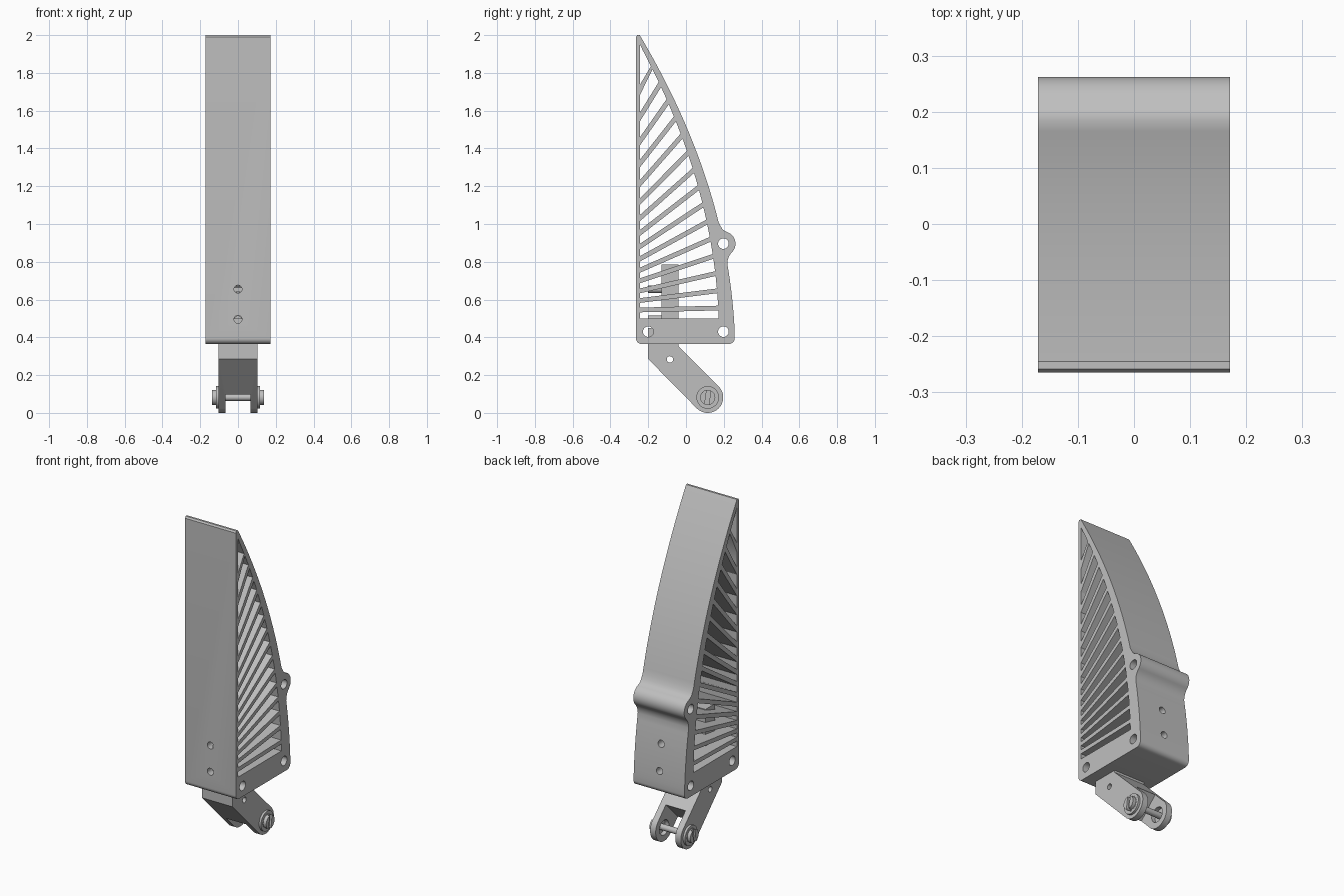
import bpy, bmesh, math
from mathutils import Matrix, Vector

cube = bpy.data.objects.get("Cube")
if cube:
    bpy.data.objects.remove(cube, do_unlink=True)

grey = bpy.data.materials.new("plain grey")
grey.use_nodes = True
tone = (0.52, 0.52, 0.52, 1)
grey.diffuse_color = tone
grey.node_tree.nodes["Principled BSDF"].inputs["Base Color"].default_value = tone


def finish(name, mesh):
    obj = bpy.data.objects.new(name, mesh)
    bpy.context.collection.objects.link(obj)
    mesh.materials.clear()
    mesh.materials.append(grey)
    return obj


def smooth(obj):
    bpy.ops.object.select_all(action='DESELECT')
    obj.select_set(True)
    bpy.context.view_layer.objects.active = obj
    bpy.ops.object.shade_smooth_by_angle(angle=math.radians(30))


def arc(cy, cz, r, start, end, n=12):
    angles = [math.radians(start + (end - start) * i / n) for i in range(n + 1)]
    return [(cy + r * math.cos(a), cz + r * math.sin(a)) for a in angles]


def circle(cy, cz, r, n=32):
    return arc(cy, cz, r, 0, 360, n)[:-1]


def prism(name, loops, half_width):
    """Side outline with holes, extruded across the width."""
    curve = bpy.data.curves.new(name, 'CURVE')
    curve.dimensions = '2D'
    curve.fill_mode = 'BOTH'
    curve.extrude = half_width
    for loop in loops:
        spline = curve.splines.new('POLY')
        spline.points.add(len(loop) - 1)
        for point, (y, z) in zip(spline.points, loop):
            point.co = (y, z, 0, 1)
        spline.use_cyclic_u = True
    helper = bpy.data.objects.new(name + "_outline", curve)
    bpy.context.collection.objects.link(helper)
    graph = bpy.context.evaluated_depsgraph_get()
    mesh = bpy.data.meshes.new_from_object(helper.evaluated_get(graph))
    bpy.data.objects.remove(helper, do_unlink=True)
    mesh.transform(Matrix(((0, 0, 1, 0), (1, 0, 0, 0), (0, 1, 0, 0), (0, 0, 0, 1))))
    bm = bmesh.new()
    bm.from_mesh(mesh)
    bmesh.ops.remove_doubles(bm, verts=bm.verts, dist=1e-5)
    bmesh.ops.recalc_face_normals(bm, faces=bm.faces)
    bm.to_mesh(mesh)
    bm.free()
    return finish(name, mesh)


def rod(name, start, end, radius):
    start, end = Vector(start), Vector(end)
    axis = end - start
    bm = bmesh.new()
    bmesh.ops.create_cone(bm, cap_ends=True, segments=32, radius1=radius,
                          radius2=radius, depth=axis.length)
    turn = axis.to_track_quat('Z', 'Y').to_matrix().to_4x4()
    bm.transform(Matrix.Translation((start + end) / 2) @ turn)
    mesh = bpy.data.meshes.new(name)
    bm.to_mesh(mesh)
    bm.free()
    return finish(name, mesh)


def block(name, size, centre, tilt=0):
    bm = bmesh.new()
    bmesh.ops.create_cube(bm, size=1)
    bm.transform(Matrix.Translation(centre) @ Matrix.Rotation(tilt, 4, 'X')
                 @ Matrix.Diagonal((*size, 1)))
    mesh = bpy.data.meshes.new(name)
    bm.to_mesh(mesh)
    bm.free()
    return finish(name, mesh)


def cut(obj, cutters):
    for cutter in cutters:
        mod = obj.modifiers.new("cut", 'BOOLEAN')
        mod.operation = 'DIFFERENCE'
        mod.solver = 'EXACT'
        mod.object = cutter
    graph = bpy.context.evaluated_depsgraph_get()
    mesh = bpy.data.meshes.new_from_object(obj.evaluated_get(graph))
    obj.modifiers.clear()
    obj.data = mesh
    for cutter in cutters:
        bpy.data.objects.remove(cutter, do_unlink=True)


# Curved back of the finger and the inside of its wall
FRONT, INNER, FLOOR = -0.265, -0.243, 0.5


def back(z):
    t = 2 - z
    return -0.245 + 0.595 * t - 0.175 * t * t


def wall(z):
    return max(INNER, back(z) - 0.028 - 0.035 * (2 - z))


def wall_run(z0, z1, fn, n):
    return [(fn(z0 + (z1 - z0) * i / n), z0 + (z1 - z0) * i / n) for i in range(n + 1)]


# Sloping ribs, each given by the ends of its lower and upper edges
RIBS = 15
edges = []
for i in range(RIBS):
    left = 0.545 + 0.05 * i + 0.00017 * i ** 3
    right = 0.555 + 0.091 * i
    slope = (right - left) / (wall(right) - INNER)
    half = 0.0125 * math.hypot(1, slope)
    ends = []
    for h in (-half, half):
        z = right
        for _ in range(30):
            z = left + h + slope * (wall(z) - INNER)
        ends.append((left + h, z))
    edges.append(ends)

lower = [(FLOOR, FLOOR)] + [e[1] for e in edges]
upper = [e[0] for e in edges] + [(1.95, 1.95)]
cells = []
for (l0, r0), (l1, r1) in zip(lower, upper):
    cell = [(INNER, l0)] + wall_run(r0, r1, wall, 4)
    if l1 < r1 or l1 < 1.9:
        cell.append((INNER, l1))
    cells.append(cell)

# Finger outline with the rounded pin boss on its back
outline = arc(-0.235, 0.395, 0.03, 180, 270, 8)
outline += arc(0.228, 0.395, 0.03, 270, 360, 8)
outline += wall_run(0.43, 0.79, back, 10)
outline += [(0.221, 0.81), (0.227, 0.828), (0.237, 0.844)]
outline += arc(0.198, 0.896, 0.064, -43, 70, 16)
outline += [(0.205, 0.963), (0.193, 0.973), (0.184, 0.988)]
outline += wall_run(1.01, 2.0, back, 32)
outline += [(-0.258, 2.0), (FRONT, 1.99)]
pins = [circle(y, z, 0.028) for y, z in ((0.198, 0.896), (0.198, 0.43), (-0.2, 0.43))]
finger = prism("ribbed_finger", [outline] + cells + pins, 0.171)

# Bolt holes in the front and back walls
BOLTS = (0.495, 0.655)
cut(finger, [rod("hole_cutter", (0, a, z), (0, b, z), 0.021)
             for z in BOLTS for a, b in ((-0.3, -0.22), (0.14, 0.3))])
smooth(finger)

# Angled bracket: upright tab, slanted arm and forked end
PY, PZ = 0.115, 0.082
arm = [(-0.2, 0.285)] + arc(PY, PZ, 0.082, 225, 405, 28)
arm += [(-0.04, 0.352), (-0.04, 0.785), (-0.13, 0.785), (-0.13, 0.45), (-0.2, 0.45)]
bracket = prism("bracket", [arm, circle(-0.085, 0.283, 0.017), circle(PY, PZ, 0.045)], 0.103)
reach = 0.026
cut(bracket, [block("slot_cutter", (0.132, 0.26, 0.26),
                    (0, PY + reach * 0.707, PZ - reach * 0.707), math.radians(45))])
smooth(bracket)

for z in BOLTS:
    smooth(rod("bolt", (0, -0.2, z), (0, -0.12, z), 0.02))

# Pivot pin with a washer and slotted head at each end
smooth(rod("pivot_pin", (-0.12, PY, PZ), (0.12, PY, PZ), 0.018))
for side, label in ((1, "left"), (-1, "right")):
    washer = rod(label + "_washer", (side * 0.09, PY, PZ), (side * 0.117, PY, PZ), 0.044)
    flange = rod(label + "_flange", (side * 0.102, PY, PZ), (side * 0.116, PY, PZ), 0.06)
    head = rod(label + "_pin_head", (side * 0.112, PY, PZ), (side * 0.137, PY, PZ), 0.04)
    cut(head, [block("groove_cutter", (0.024, 0.022, 0.12),
                     (side * 0.137, PY, PZ), math.radians(-8))])
    for part in (washer, flange, head):
        smooth(part)
